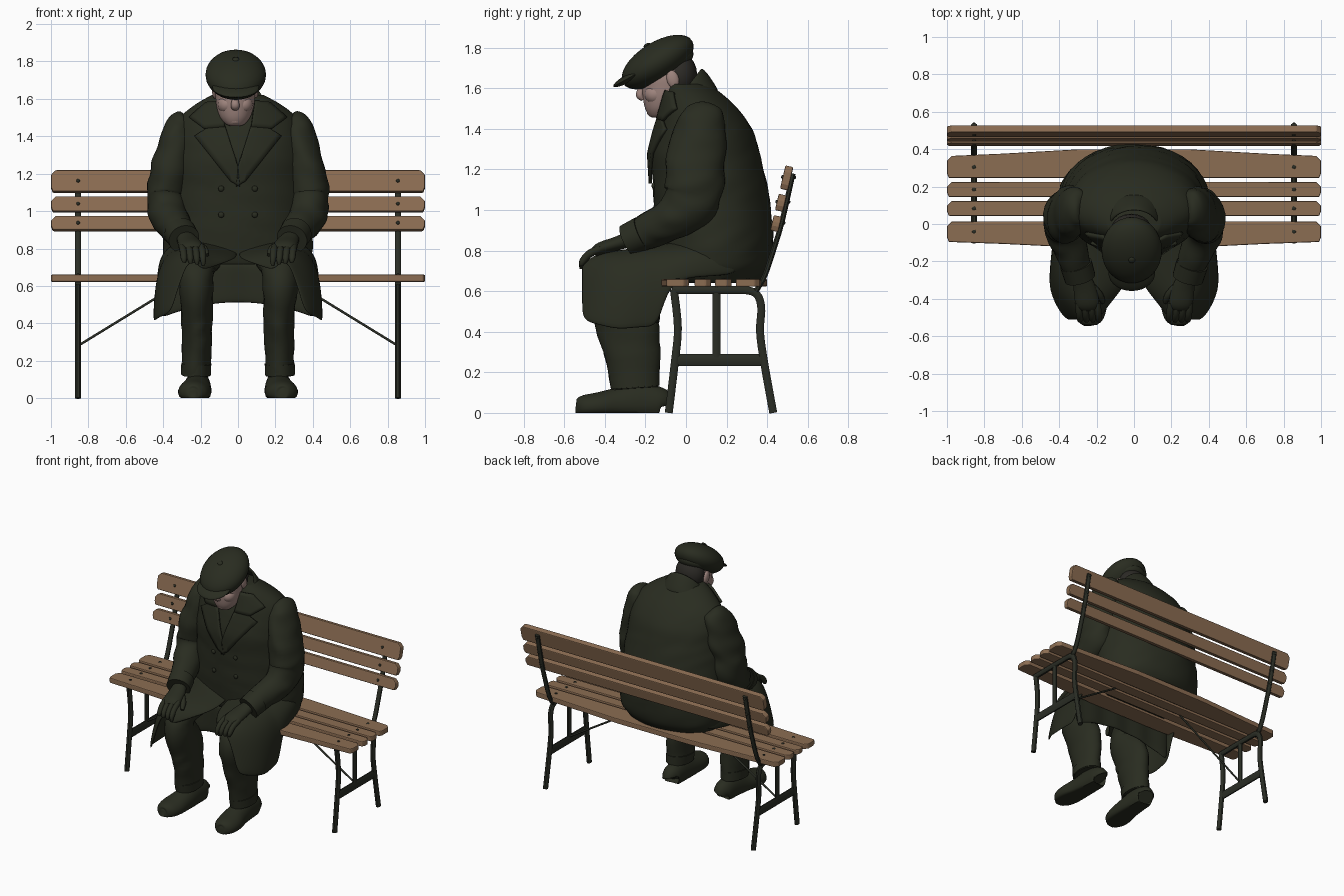
import bpy, bmesh, math
from mathutils import Vector, Matrix, noise


def material(name, rgb):
    m = bpy.data.materials.new(name)
    m.diffuse_color = (*rgb, 1)
    return m


COAT = material("dark olive cloth", (0.022, 0.025, 0.0145))
WOOD = material("brown wood", (0.26, 0.153, 0.085))
SKIN = material("pale skin", (0.34, 0.23, 0.205))
LIP = material("lip", (0.20, 0.125, 0.11))
METAL = material("dark metal", (0.023, 0.026, 0.018))
HAIR = material("dark hair", (0.025, 0.023, 0.019))


def finish(name, bm, mat, smooth=True, angle=50):
    bmesh.ops.recalc_face_normals(bm, faces=bm.faces[:])
    me = bpy.data.meshes.new(name)
    bm.to_mesh(me)
    bm.free()
    me.materials.append(mat)
    if smooth:
        me.polygons.foreach_set("use_smooth", [True] * len(me.polygons))
        me.set_sharp_from_angle(angle=math.radians(angle))
    ob = bpy.data.objects.new(name, me)
    bpy.context.collection.objects.link(ob)
    return ob


def spline(pts, n):
    """Catmull-Rom resampling of points of any dimension."""
    out = []
    for i in range(len(pts) - 1):
        p0, p1, p2 = pts[max(i - 1, 0)], pts[i], pts[i + 1]
        p3 = pts[min(i + 2, len(pts) - 1)]
        for k in range(n):
            t = k / n
            out.append([0.5 * (2 * b + (c - a) * t + (2 * a - 5 * b + 4 * c - d) * t * t
                               + (3 * b - a - 3 * c + d) * t ** 3)
                        for a, b, c, d in zip(p0, p1, p2, p3)])
    return out + [list(pts[-1])]


def tube(name, pts, mat, sides=24, n=5, s=1, upright=False, folds=0.0, floor=None):
    """Loft ellipses (x, y, z, half width, half depth) along a path."""
    path = spline(pts, n)
    bm = bmesh.new()
    rings = []
    for i, p in enumerate(path):
        c = Vector(p[:3])
        t = Vector(path[min(i + 1, len(path) - 1)][:3]) - Vector(path[max(i - 1, 0)][:3])
        t = Vector((0, 0, 1)) if upright else t.normalized()
        ref = Vector((0, 1, 0)) if abs(t.x) > 0.8 else Vector((1, 0, 0))
        a = (ref - t * ref.dot(t)).normalized()
        b = t.cross(a)
        ring = []
        for k in range(sides):
            w = 2 * math.pi * (k + 0.5) / sides
            off = a * (p[3] * math.cos(w)) + b * (p[4] * math.sin(w))
            q = c + off
            q += off * folds * noise.noise(Vector((q.x * 7, q.y * 7, q.z * 15 + q.x * 8 + s)))
            if floor is not None:
                q.z = max(q.z, floor)
            ring.append(bm.verts.new((q.x * s, q.y, q.z)))
        rings.append(ring)
    for r, q in zip(rings, rings[1:]):
        for k in range(sides):
            j = (k + 1) % sides
            bm.faces.new((r[k], r[j], q[j], q[k]))
    bm.faces.new(rings[0][::-1])
    bm.faces.new(rings[-1])
    return finish(name, bm, mat)


def shell(name, rows, mat, thick=0.02, s=1, levels=2):
    """Cloth sheet from a grid of points."""
    bm = bmesh.new()
    g = [[bm.verts.new((x * s, y, z)) for x, y, z in row] for row in rows]
    for r, q in zip(g, g[1:]):
        for k in range(len(r) - 1):
            bm.faces.new((r[k], r[k + 1], q[k + 1], q[k]))
    ob = finish(name, bm, mat, angle=180)
    m = ob.modifiers.new("thickness", 'SOLIDIFY')
    m.thickness, m.offset = thick, 0
    m = ob.modifiers.new("soften", 'SUBSURF')
    m.levels = m.render_levels = levels
    return ob


def ball(name, loc, size, mat, tilt=0, seg=20):
    bm = bmesh.new()
    bmesh.ops.create_uvsphere(bm, u_segments=seg, v_segments=seg // 2, radius=1)
    bm.transform(Matrix.Translation(loc) @ Matrix.Rotation(math.radians(tilt), 4, 'X')
                 @ Matrix.Diagonal((*size, 1)))
    return finish(name, bm, mat)


def slat(name, v0, v1, low, high, origin, d, nrm, thick):
    """Board running along x; low and high swell its edges in the middle."""
    o, d, nrm = Vector(origin), Vector(d), Vector(nrm).normalized()
    c = 0.025
    half = [(0.99, v0), (1.0, v0 + c), (1.0, v1 - c), (0.975, v1),
            (0.7, v1 + high * 0.35), (0.3, v1 + high)]
    right = [(0.3, v0 - low), (0.7, v0 - low * 0.35)] + half
    outline = right + [(-x, v) for x, v in reversed(right)]
    bm = bmesh.new()
    f = bm.faces.new([bm.verts.new(o + Vector((x, 0, 0)) + d * v) for x, v in outline])
    ext = bmesh.ops.extrude_face_region(bm, geom=[f])
    bmesh.ops.translate(bm, vec=nrm * thick,
                        verts=[e for e in ext["geom"] if isinstance(e, bmesh.types.BMVert)])
    ob = finish(name, bm, WOOD, smooth=False)
    m = ob.modifiers.new("rounding", 'BEVEL')
    m.width, m.segments = 0.006, 2


# Bench boards with bolts
seat = [(-0.096, 0.014, 0.03, 0), (0.043, 0.123, 0, 0), (0.144, 0.225, 0, 0), (0.246, 0.364, 0, 0.035)]
for i, (a, b, lo, hi) in enumerate(seat):
    slat(f"seat_slat_{i}", a, b, lo, hi, (0, 0, 0.622), (0, 1, 0), (0, 0, 1), 0.038)
    for s in (-1, 1):
        ball("seat_bolt", (s * 0.855, (a + b) / 2, 0.66), (0.011, 0.011, 0.006), METAL, seg=10)
for i, (a, b) in enumerate([(0.90, 0.975), (1.0, 1.08), (1.105, 1.22)]):
    slat(f"back_slat_{i}", a, b, 0, 0, (0, 0.2035, 0), (0, 0.235, 1), (0, 1, -0.235), 0.04)
    for s in (-1, 1):
        z = (a + b) / 2
        for y in (0.2035, 0.262):
            ball("back_bolt", (s * 0.855, y + 0.235 * z, z), (0.01, 0.008, 0.01), METAL, seg=10)


def bar(name, pts, s, r=0.017, depth=0.021, n=4):
    tube(name, [(x, y, z, r, depth) for x, y, z in pts], METAL, sides=8, n=n, s=s)


# Iron frames at both ends of the bench
for s in (-1, 1):
    X = 0.855
    bar("front_leg", [(X, -0.085, 0), (X, -0.055, 0.25), (X, -0.04, 0.42), (X, -0.06, 0.61)], s)
    bar("rear_leg", [(X, 0.43, 0), (X, 0.385, 0.25), (X, 0.365, 0.4), (X, 0.37, 0.53),
                     (X, 0.33, 0.597), (X, 0.2, 0.605), (X, -0.07, 0.605)], s)
    bar("back_post", [(X, 0.345, 0.6), (X, 0.39, 0.68), (X, 0.44, 0.83), (X, 0.475, 0.95),
                      (X, 0.527, 1.18)], s, 0.017, 0.014)
    bar("cross_rail", [(X, -0.05, 0.26), (X, 0.385, 0.26)], s, 0.012, 0.032, 1)
    bar("middle_post", [(X, 0.15, 0.27), (X, 0.15, 0.62)], s, 0.012, 0.021, 1)
    bar("brace_rod", [(X, 0.15, 0.28), (0.3, 0.15, 0.62)], s, 0.007, 0.007, 1)

# Coat body, hunched forward
TORSO = [(0.64, 0.14, 0.33, 0.21), (0.72, 0.14, 0.39, 0.27), (0.85, 0.14, 0.40, 0.29),
         (1.0, 0.13, 0.385, 0.29), (1.15, 0.115, 0.375, 0.28), (1.28, 0.095, 0.365, 0.268),
         (1.40, 0.09, 0.35, 0.235), (1.50, 0.07, 0.31, 0.185), (1.57, 0.04, 0.23, 0.14),
         (1.62, 0.01, 0.14, 0.10)]
tube("coat_body", [(0, y, z, a, b) for z, y, a, b in TORSO], COAT, 40, 6, upright=True, folds=0.02)


def front(x, z):
    """Depth of the coat front at a given place."""
    for p, q in zip(TORSO, TORSO[1:]):
        if p[0] <= z <= q[0]:
            t = (z - p[0]) / (q[0] - p[0])
            y, a, b = (u + (v - u) * t for u, v in zip(p[1:], q[1:]))
            return y - b * math.sqrt(max(0, 1 - (x / a) ** 2))


def patch(name, pts, s, lift):
    """Cloth plate lying on the coat front."""
    bm = bmesh.new()
    bm.faces.new([bm.verts.new((x, 0, z)) for x, z in pts])
    bmesh.ops.triangulate(bm, faces=bm.faces[:])
    bmesh.ops.subdivide_edges(bm, edges=bm.edges[:], cuts=5, use_grid_fill=True)
    for v in bm.verts:
        v.co.y = front(v.co.x, v.co.z) - lift
        v.co.x *= s
    ob = finish(name, bm, COAT)
    m = ob.modifiers.new("thickness", 'SOLIDIFY')
    m.thickness, m.offset = 0.016, 0


for s in (-1, 1):
    patch("lapel", [(-0.01, 1.13), (0.04, 1.16), (0.23, 1.40), (0.17, 1.44), (0.07, 1.46), (0.0, 1.24)], s, 0.012)
    patch("collar_flap", [(0.07, 1.45), (0.18, 1.44), (0.26, 1.50), (0.17, 1.58), (0.09, 1.59)], s, 0.016)
    for z in (1.12, 0.98):
        ball("coat_button", (s * 0.09, front(0.09, z) - 0.004, z), (0.016, 0.01, 0.016), COAT, seg=12)

# Upturned collar wrapping the neck from behind
rows = []
for k in range(-8, 9):
    a = k * math.radians(19)
    sn, cs = math.sin(a), math.cos(a)
    top = 1.565 + 0.135 * cs
    rows.append([(0.135 * sn, -0.03 + 0.105 * cs, top), (0.155 * sn, -0.015 + 0.13 * cs, top - 0.05),
                 (0.19 * sn, 0.0 + 0.16 * cs, top - 0.12)])
shell("upturned_collar", rows, COAT)

# Coat skirt over thighs, sleeves, gloves, trousers and shoes
SKIRT = [
    (0.26, [(0, 0.80), (0.15, 0.84), (0.24, 0.83), (0.31, 0.79), (0.34, 0.74), (0.34, 0.68)]),
    (0.10, [(0, 0.82), (0.18, 0.85), (0.30, 0.85), (0.39, 0.80), (0.41, 0.74), (0.41, 0.67)]),
    (-0.09, [(0, 0.79), (0.17, 0.83), (0.30, 0.83), (0.40, 0.76), (0.42, 0.70), (0.425, 0.66)]),
    (-0.13, [(0, 0.77), (0.17, 0.82), (0.30, 0.82), (0.40, 0.75), (0.43, 0.60), (0.43, 0.41)]),
    (-0.22, [(0, 0.75), (0.18, 0.81), (0.31, 0.81), (0.40, 0.74), (0.44, 0.60), (0.44, 0.42)]),
    (-0.33, [(0.04, 0.73), (0.20, 0.80), (0.31, 0.79), (0.39, 0.72), (0.43, 0.60), (0.455, 0.40)]),
    (-0.43, [(0.13, 0.70), (0.22, 0.79), (0.29, 0.78), (0.35, 0.71), (0.39, 0.58), (0.42, 0.43)]),
    (-0.515, [(0.19, 0.68), (0.23, 0.73), (0.27, 0.72), (0.30, 0.64), (0.33, 0.55), (0.36, 0.45)])]
for s in (-1, 1):
    shell("coat_skirt", [[(x, y, z) for x, z in r] for y, r in SKIRT], COAT, s=s)
    tube("sleeve", [(0.285, 0.08, 1.515, 0.015, 0.02), (0.295, 0.08, 1.50, 0.055, 0.08),
                    (0.315, 0.08, 1.44, 0.082, 0.12), (0.34, 0.06, 1.32, 0.097, 0.14),
                    (0.37, 0.04, 1.18, 0.105, 0.145), (0.382, 0.03, 1.06, 0.102, 0.14),
                    (0.37, -0.05, 0.97, 0.10, 0.11), (0.325, -0.17, 0.905, 0.085, 0.09),
                    (0.29, -0.28, 0.855, 0.075, 0.07)], COAT, s=s, n=6, folds=0.12)
    tube("sleeve_cuff", [(0.31, -0.215, 0.885, 0.086, 0.086), (0.288, -0.29, 0.85, 0.084, 0.08)],
         COAT, s=s, n=2)
    tube("glove_palm", [(0.285, -0.27, 0.86, 0.045, 0.04), (0.265, -0.34, 0.835, 0.06, 0.035),
                        (0.25, -0.42, 0.81, 0.065, 0.032), (0.245, -0.45, 0.79, 0.055, 0.025)],
         COAT, s=s, sides=16)
    for k in range(4):
        x = 0.197 + k * 0.034
        tube("glove_finger", [(x, -0.42, 0.81, 0.019, 0.019), (x - 0.006, -0.475, 0.785, 0.019, 0.019),
                              (x - 0.01, -0.51, 0.745, 0.017, 0.017),
                              (x - 0.012, -0.515, 0.71 + 0.005 * k, 0.009, 0.009)], COAT, sides=10, n=3, s=s)
    tube("glove_thumb", [(0.23, -0.33, 0.83, 0.02, 0.02), (0.185, -0.38, 0.80, 0.021, 0.021),
                         (0.165, -0.42, 0.765, 0.012, 0.012)], COAT, sides=10, n=3, s=s)
    tube("trouser_leg", [(0.16, 0.08, 0.74, 0.10, 0.07), (0.20, -0.15, 0.73, 0.11, 0.075),
                         (0.22, -0.32, 0.695, 0.10, 0.085), (0.225, -0.37, 0.60, 0.092, 0.12),
                         (0.22, -0.295, 0.45, 0.085, 0.15), (0.22, -0.265, 0.30, 0.08, 0.138),
                         (0.225, -0.25, 0.12, 0.074, 0.118)], COAT, s=s, folds=0.08)
    tube("trouser_cuff", [(0.223, -0.255, 0.185, 0.081, 0.125), (0.225, -0.25, 0.125, 0.08, 0.121)],
         COAT, s=s, n=2)
    tube("shoe", [(0.21, -0.122, 0.045, 0.05, 0.06), (0.212, -0.135, 0.05, 0.064, 0.08),
                  (0.215, -0.23, 0.05, 0.07, 0.10), (0.22, -0.33, 0.042, 0.078, 0.085),
                  (0.232, -0.43, 0.034, 0.088, 0.068), (0.238, -0.50, 0.028, 0.075, 0.06),
                  (0.24, -0.535, 0.025, 0.045, 0.045), (0.24, -0.543, 0.025, 0.02, 0.025)],
         COAT, s=s, floor=0.0)

# Rear coat panel hanging between the legs
shell("coat_rear_panel", [[(x, -0.14 + 0.006 * math.sin(30 * x), 0.72 - t * (0.21 + 0.5 * x * x))
                           for t in (0, 0.33, 0.67, 1)] for x in [k * 0.06 for k in range(-7, 8)]], COAT)

# Head and face
HX = -0.015
tube("neck", [(0, 0.02, 1.48, 0.09, 0.09), (HX, -0.05, 1.62, 0.08, 0.08)], SKIN, n=2)
tube("scarf", [(0, -0.02, 1.36, 0.10, 0.10), (0, -0.03, 1.44, 0.09, 0.09),
               (0, -0.03, 1.50, 0.07, 0.07)], COAT, n=3, upright=True)
tube("head", [(HX, y, z, a, b) for z, y, a, b in [
    (1.455, -0.145, 0.025, 0.02), (1.465, -0.138, 0.05, 0.045), (1.50, -0.12, 0.08, 0.082),
    (1.55, -0.105, 0.098, 0.108), (1.60, -0.095, 0.105, 0.122), (1.66, -0.09, 0.108, 0.125),
    (1.74, -0.08, 0.09, 0.10)]], SKIN, upright=True)
tube("nose", [(HX, -0.195, 1.645, 0.012, 0.012), (HX, -0.217, 1.60, 0.017, 0.018),
              (HX, -0.227, 1.565, 0.024, 0.02), (HX, -0.21, 1.547, 0.018, 0.012)], SKIN, 12, 4)
ball("mouth", (HX, -0.193, 1.512), (0.032, 0.012, 0.005), LIP)
ball("chin", (HX, -0.165, 1.482), (0.038, 0.028, 0.022), SKIN)
for s in (-1, 1):
    ball("cheek", (HX + s * 0.045, -0.15, 1.57), (0.05, 0.056, 0.05), SKIN)
    ball("ear", (HX + s * 0.108, -0.065, 1.645), (0.016, 0.03, 0.045), SKIN, 15)
ball("hair", (HX, -0.03, 1.665), (0.108, 0.085, 0.11), HAIR)

# Flat cap
ball("cap_crown", (-0.012, -0.14, 1.729), (0.162, 0.2, 0.098), COAT, 32, 32)
ball("cap_band", (HX, -0.10, 1.715), (0.122, 0.15, 0.06), COAT, 26, 32)
ball("cap_brim", (-0.012, -0.262, 1.662), (0.125, 0.11, 0.022), COAT, 29, 28)
ball("cap_button", (-0.012, -0.193, 1.812), (0.018, 0.018, 0.009), COAT, 32, 12)
